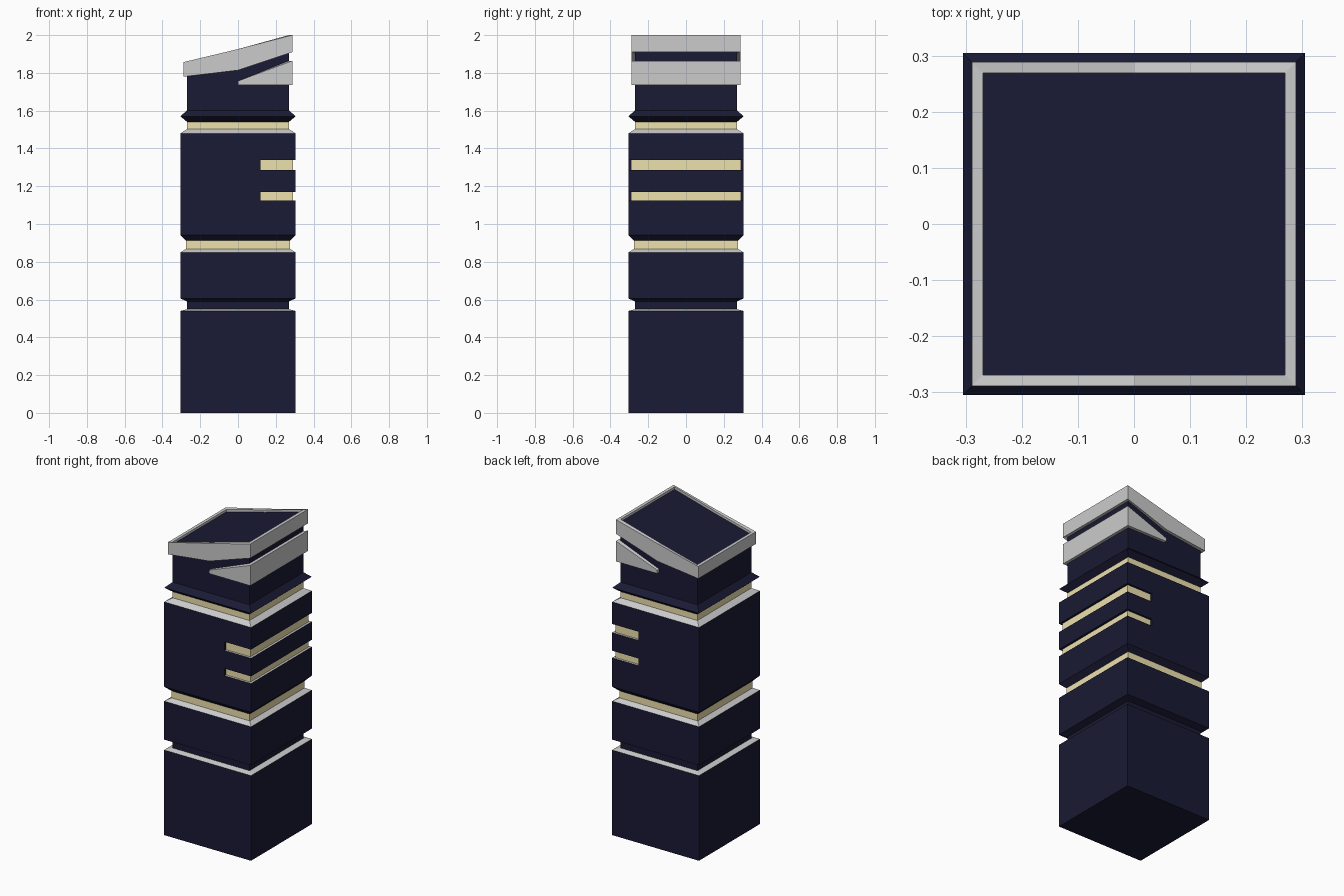
import bpy, bmesh

if "Cube" in bpy.data.objects:
    bpy.data.objects.remove(bpy.data.objects["Cube"])


def colour(name, rgb):
    m = bpy.data.materials.new(name)
    m.diffuse_color = (*rgb, 1)
    m.use_nodes = True
    m.node_tree.nodes["Principled BSDF"].inputs["Base Color"].default_value = m.diffuse_color
    return m


NAVY, CREAM, GREY = 0, 1, 2
mats = [colour("navy", (0.01, 0.01, 0.035)), colour("cream", (0.85, 0.75, 0.42)), None]


def finish(bm, name, materials=()):
    bmesh.ops.recalc_face_normals(bm, faces=bm.faces)
    me = bpy.data.meshes.new(name)
    bm.to_mesh(me)
    bm.free()
    for m in materials:
        me.materials.append(m)
    ob = bpy.data.objects.new(name, me)
    bpy.context.collection.objects.link(ob)
    return ob


def square(h):
    # square outline with extra points on x = 0, where the roof bends
    return [(-h, -h), (0, -h), (h, -h), (h, h), (0, h), (-h, h)]


# Tower: square profile (half width, height, material of the face above)
W, N = 0.305, 0.27
profile = [
    (W, 0.0, NAVY), (W, 0.54, GREY), (N, 0.549, NAVY), (N, 0.59, NAVY),
    (W, 0.606, NAVY), (W, 0.85, GREY), (0.275, 0.868, CREAM), (0.275, 0.912, NAVY),
    (W, 0.942, NAVY), (W, 1.48, GREY), (N, 1.502, CREAM), (N, 1.541, NAVY),
    (W, 1.57, NAVY), (N, 1.602, NAVY),
]
roof = [1.857, 1.926, 2.0, 2.0, 1.926, 1.857]
bm = bmesh.new()
rings = [[bm.verts.new((x, y, z)) for x, y in square(h)] for h, z, _ in profile]
rings.append([bm.verts.new((x, y, z - 0.015)) for (x, y), z in zip(square(N), roof)])
for (a, b), (_, _, mat) in zip(zip(rings, rings[1:]), profile):
    for i in range(6):
        j = (i + 1) % 6
        bm.faces.new((a[i], a[j], b[j], b[i])).material_index = mat
bm.faces.new(rings[0])
top = rings[-1]
bm.faces.new((top[0], top[1], top[4], top[5]))
bm.faces.new((top[1], top[2], top[3], top[4]))
tower = finish(bm, "tower", mats)

# Window slots wrapping round the right side
D, X0, FAR = 0.291, 0.12, 0.4
outline = [(X0, -FAR), (FAR, -FAR), (FAR, FAR), (X0, FAR),
           (X0, D), (D, D), (D, -D), (X0, -D)]
for z0, z1 in ((1.125, 1.17), (1.285, 1.34)):
    bm = bmesh.new()
    lo = [bm.verts.new((x, y, z0)) for x, y in outline]
    hi = [bm.verts.new((x, y, z1)) for x, y in outline]
    bm.faces.new(lo).material_index = GREY
    bm.faces.new(hi).material_index = NAVY
    for i in range(8):
        j = (i + 1) % 8
        f = bm.faces.new((lo[i], lo[j], hi[j], hi[i]))
        f.material_index = CREAM if i in (4, 5, 6) else NAVY
    cutter = finish(bm, "slot_cutter", mats)
    cutter.hide_render = True
    mod = tower.modifiers.new("slot", "BOOLEAN")
    mod.operation = "DIFFERENCE"
    mod.solver = "EXACT"
    mod.object = cutter
    bpy.context.view_layer.objects.active = tower
    bpy.ops.object.modifier_apply(modifier=mod.name)
    bpy.data.objects.remove(cutter)


def band(name, outer, inner, bottom, top, closed):
    """Flat band following a path, with its own bottom and top heights."""
    bm = bmesh.new()
    secs = []
    for o, i, b, t in zip(outer, inner, bottom, top):
        secs.append([bm.verts.new((*p, z)) for p, z in ((o, b), (o, t), (i, t), (i, b))])
    n = len(secs)
    for k in range(n if closed else n - 1):
        a, b = secs[k], secs[(k + 1) % n]
        for i in range(4):
            j = (i + 1) % 4
            bm.faces.new((a[i], a[j], b[j], b[i]))
    if not closed:
        bm.faces.new(secs[0])
        bm.faces.new(secs[-1])
    return finish(bm, name)


# Sloping roof rim and the wedge-shaped band below it
R, I = 0.289, 0.269
band("roof_rim", square(R), square(I),
     [1.78, 1.814, 1.91, 1.91, 1.814, 1.78], roof, True)
band("wedge_band", square(R)[1:5], square(I)[1:5],
     [1.735] * 4, [1.757, 1.864, 1.864, 1.757], False)
